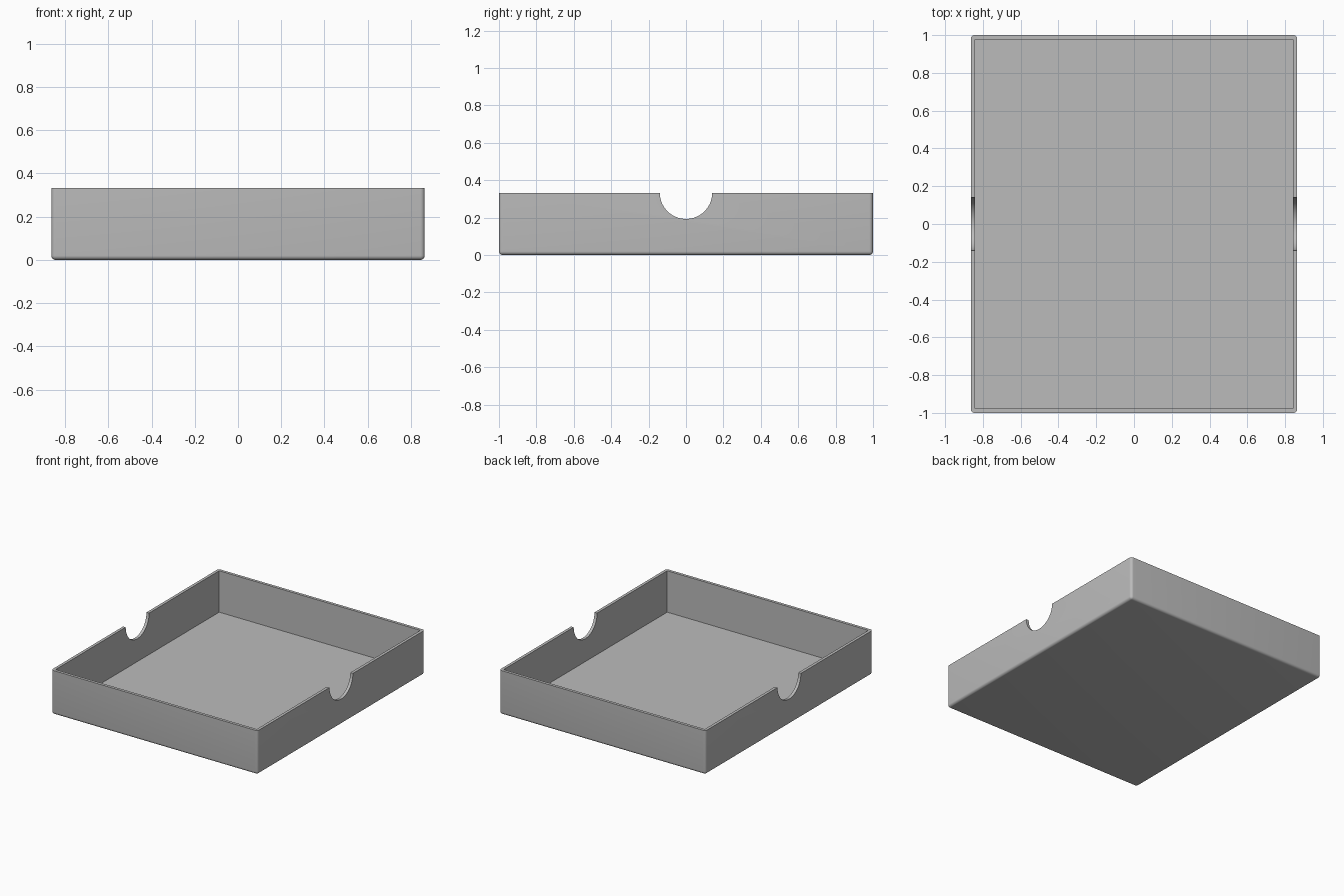
import bpy, bmesh, math
from mathutils import Matrix

if "Cube" in bpy.data.objects:
    bpy.data.objects.remove(bpy.data.objects["Cube"], do_unlink=True)

WIDTH, DEPTH, HEIGHT = 1.728, 2.0, 0.333
WALL, FLOOR, ROUND, NOTCH = 0.022, 0.02, 0.02, 0.14

grey = bpy.data.materials.new("plain grey")
grey.use_nodes = True
colour = (0.5, 0.5, 0.5, 1)
grey.diffuse_color = colour
grey.node_tree.nodes["Principled BSDF"].inputs["Base Color"].default_value = colour


def add_object(name, bm):
    mesh = bpy.data.meshes.new(name)
    bm.to_mesh(mesh)
    bm.free()
    mesh.materials.append(grey)
    obj = bpy.data.objects.new(name, mesh)
    bpy.context.collection.objects.link(obj)
    return obj


def block(x, y, z0, z1):
    bm = bmesh.new()
    bmesh.ops.create_cube(bm, size=1, matrix=Matrix.Translation((0, 0, (z0 + z1) / 2))
                          @ Matrix.Diagonal((x, y, z1 - z0, 1)))
    return bm


# Outer body, rounded at the upright and bottom edges
bm = block(WIDTH, DEPTH, 0, HEIGHT)
edges = [e for e in bm.edges if min(v.co.z for v in e.verts) < HEIGHT / 2]
bmesh.ops.bevel(bm, geom=edges, offset=ROUND, segments=6, profile=0.5, affect='EDGES')
tray = add_object("tray", bm)

# Square-cornered inside
hollow = add_object("hollow_cutter", block(WIDTH - 2 * WALL, DEPTH - 2 * WALL, FLOOR, HEIGHT + 0.2))

# Half-round finger notches through both side walls
bm = bmesh.new()
bmesh.ops.create_cone(bm, cap_ends=True, segments=96, radius1=NOTCH, radius2=NOTCH, depth=WIDTH + 0.4,
                      matrix=Matrix.Translation((0, 0, HEIGHT)) @ Matrix.Rotation(math.pi / 2, 4, 'Y'))
notch = add_object("notch_cutter", bm)

bpy.ops.object.select_all(action='DESELECT')
bpy.context.view_layer.objects.active = tray
tray.select_set(True)
for cutter in (hollow, notch):
    mod = tray.modifiers.new(cutter.name, 'BOOLEAN')
    mod.operation, mod.solver, mod.object = 'DIFFERENCE', 'EXACT', cutter
    bpy.ops.object.modifier_apply(modifier=mod.name)
    bpy.data.objects.remove(cutter, do_unlink=True)

bpy.ops.object.shade_smooth_by_angle(angle=math.radians(30))
